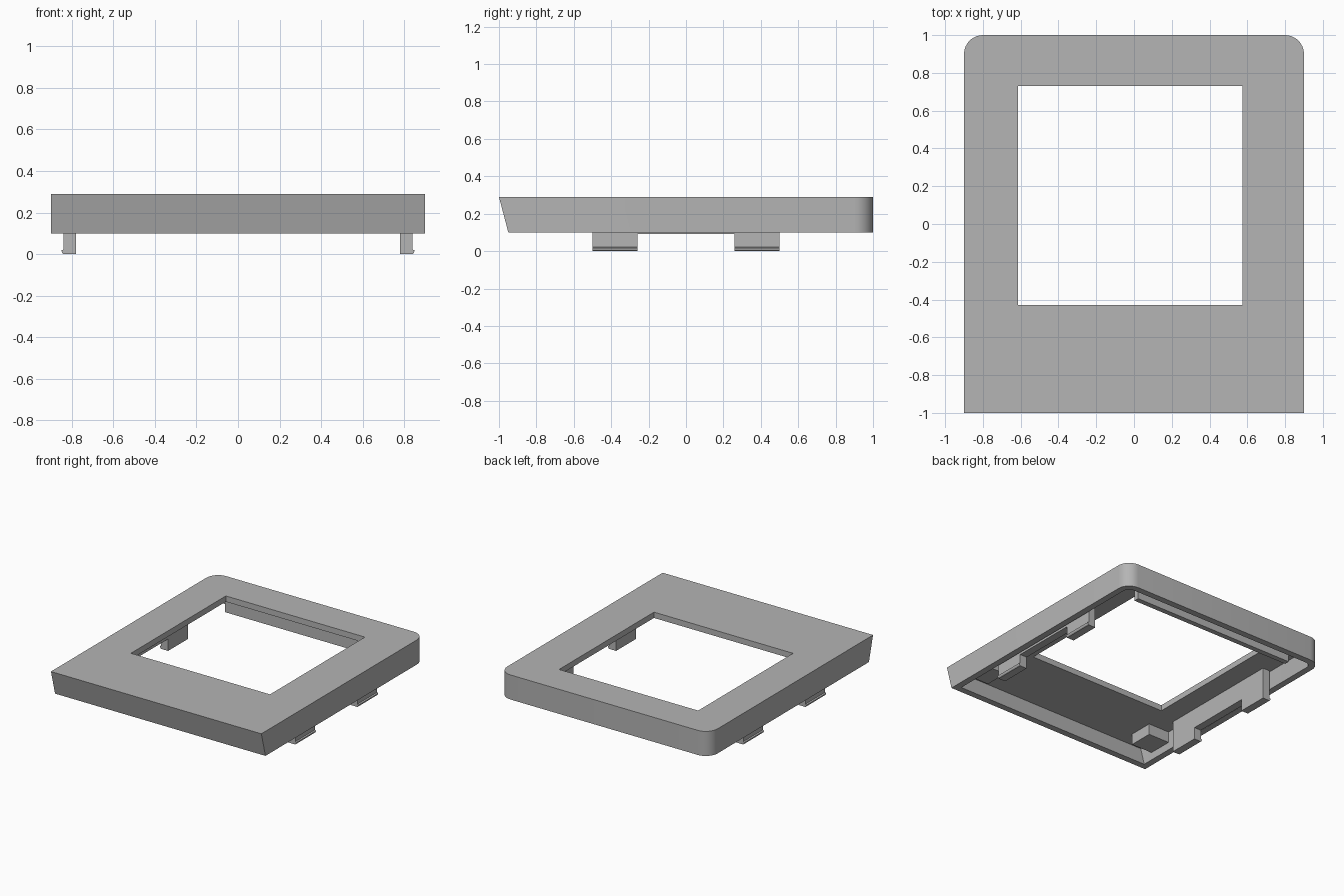
import bpy, bmesh, math

cube = bpy.data.objects.get("Cube")
if cube:
    bpy.data.objects.remove(cube, do_unlink=True)

grey = bpy.data.materials.new("plain grey")
grey.use_nodes = True
COLOUR = (0.46, 0.46, 0.46, 1)
grey.diffuse_color = COLOUR
grey.node_tree.nodes["Principled BSDF"].inputs["Base Color"].default_value = COLOUR

TOP, RIM, CEILING = 0.29, 0.10, 0.245
WALL, RADIUS = 0.05, 0.10


def finish(name, bm):
    bmesh.ops.recalc_face_normals(bm, faces=bm.faces)
    mesh = bpy.data.meshes.new(name)
    bm.to_mesh(mesh)
    bm.free()
    mesh.materials.append(grey)
    obj = bpy.data.objects.new(name, mesh)
    bpy.context.collection.objects.link(obj)
    return obj


def prism(name, outline, axis, low, high):
    """Extrude a 2D outline along the named axis."""
    bm = bmesh.new()
    place = {"x": lambda a, b, h: (h, a, b),
             "y": lambda a, b, h: (a, h, b),
             "z": lambda a, b, h: (a, b, h)}[axis]
    ends = [[bm.verts.new(place(a, b, h)) for a, b in outline] for h in (low, high)]
    for loop in ends:
        bm.faces.new(loop)
    bridge(bm, *ends)
    return finish(name, bm)


def bridge(bm, first, second):
    for i in range(len(first)):
        j = (i + 1) % len(first)
        bm.faces.new((first[i], first[j], second[j], second[i]))


def rect(a0, a1, b0, b1):
    return [(a0, b0), (a1, b0), (a1, b1), (a0, b1)]


def shell_loop(bm, inset, z):
    """Plan outline: raked square front, rounded back corners."""
    front = -1 + 0.05 * (TOP - z) / (TOP - RIM) + inset
    side, back, r = 0.9 - inset, 1 - inset, RADIUS - inset
    pts = [(-side, front), (side, front)]
    for cx, start in ((side - r, 0), (r - side, 90)):
        for k in range(9):
            t = math.radians(start + k * 90 / 8)
            pts.append((cx + r * math.cos(t), back - r + r * math.sin(t)))
    return [bm.verts.new((x, y, z)) for x, y in pts]


# Hollow cover, open underneath
bm = bmesh.new()
loops = [shell_loop(bm, inset, z) for inset, z in
         ((0, TOP), (0, RIM), (WALL, RIM), (WALL, CEILING))]
for a, b in zip(loops, loops[1:]):
    bridge(bm, a, b)
bm.faces.new(loops[0])
bm.faces.new(loops[-1])
cover = finish("cover_frame", bm)

# Window opening
cutter = prism("window_cutter", rect(-0.615, 0.575, -0.43, 0.73), "z", 0.2, 0.4)
cutter.hide_render = True
cut = cover.modifiers.new("window", "BOOLEAN")
cut.object = cutter
cut.operation = "DIFFERENCE"
cut.solver = "EXACT"
bpy.context.view_layer.objects.active = cover
cover.select_set(True)
bpy.ops.object.modifier_apply(modifier=cut.name)
bpy.data.objects.remove(cutter, do_unlink=True)
bpy.ops.object.shade_smooth_by_angle(angle=math.radians(30))

# Side clip rails with two hooked tabs each, and front corner blocks
rail = [(-0.5, CEILING), (-0.5, 0), (-0.26, 0), (-0.26, 0.092),
        (0.26, 0.092), (0.26, 0), (0.5, 0), (0.5, CEILING)]
hook = [(0.84, 0), (0.846, 0.005), (0.85, 0.018), (0.84, 0.022)]
for side, sign in (("left", 1), ("right", -1)):
    prism(side + "_clip_rail", rail, "x", sign * 0.78, sign * 0.84)
    outline = [(sign * x, z) for x, z in hook]
    for end, y in (("front", -0.5), ("back", 0.26)):
        prism(f"{side}_{end}_hook", outline, "y", y, y + 0.24)
    prism(side + "_corner_block", rect(-0.82, -0.63, 0.16, CEILING), "x",
          sign * 0.67, sign * 0.86)

# Rib behind the window
prism("back_rib", rect(0.84, 0.88, RIM, CEILING), "x", -0.7, 0.7)
